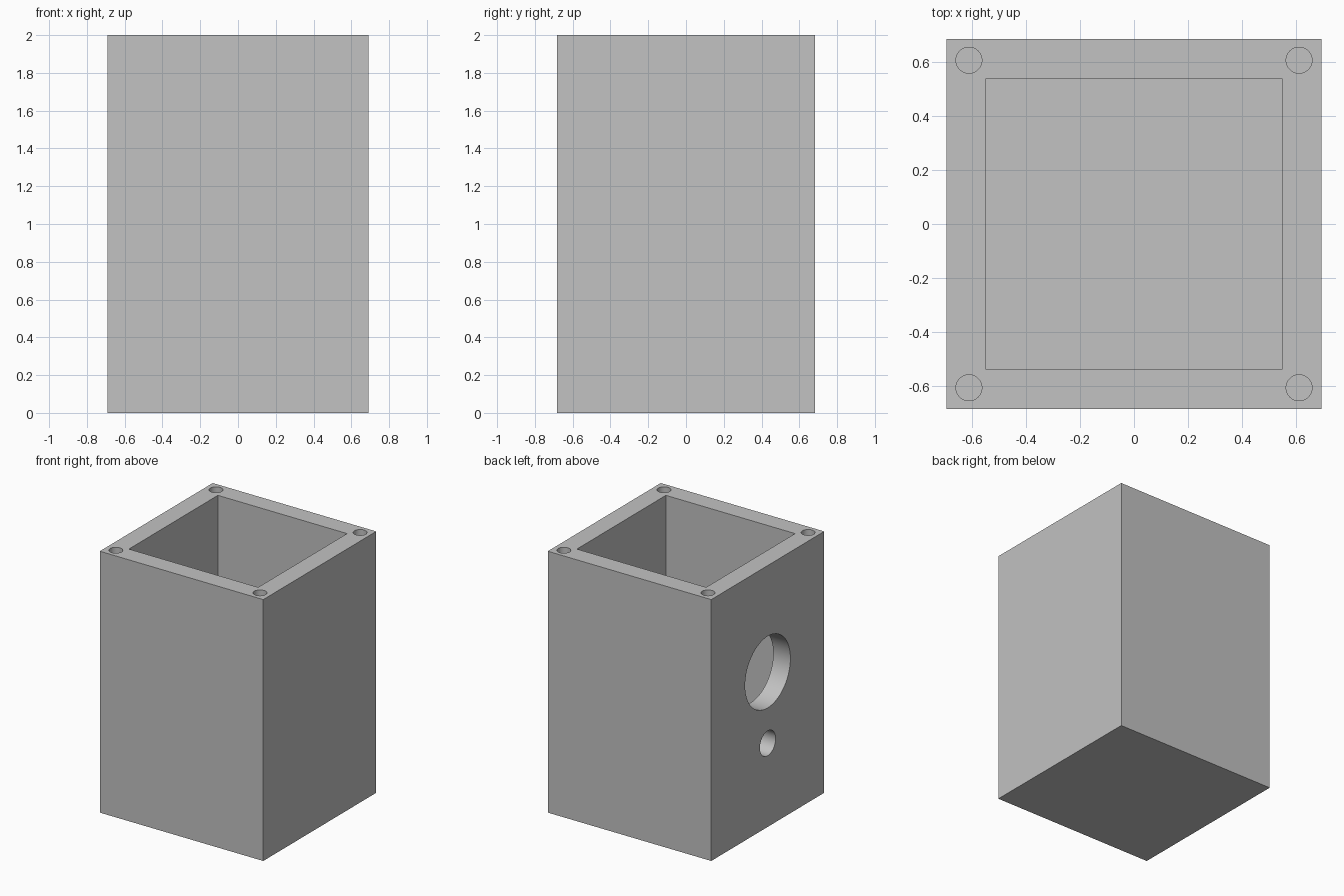
import bpy
from math import pi

default = bpy.data.objects.get("Cube")
if default:
    bpy.data.objects.remove(default, do_unlink=True)

WIDTH, DEPTH, HEIGHT = 1.384, 1.366, 2.0
WALL = 0.145
SCREW_DEPTH = 0.3
OVERLAP = 0.05

grey = bpy.data.materials.new("light_grey")
grey.use_nodes = True
color = (0.54, 0.54, 0.54, 1)
grey.diffuse_color = color
grey.node_tree.nodes["Principled BSDF"].inputs["Base Color"].default_value = color


def box(name, size, bottom):
    bpy.ops.mesh.primitive_cube_add(size=1, location=(0, 0, bottom + size[2] / 2))
    ob = bpy.context.object
    ob.name = name
    ob.scale = size
    bpy.ops.object.transform_apply(location=True, rotation=True, scale=True)
    ob.data.materials.append(grey)
    return ob


def rod(name, radius, length, center, rotation=(0, 0, 0)):
    bpy.ops.mesh.primitive_cylinder_add(vertices=64, radius=radius, depth=length,
                                        location=center, rotation=rotation)
    ob = bpy.context.object
    ob.name = name
    bpy.ops.object.transform_apply(location=True, rotation=True, scale=True)
    ob.data.materials.append(grey)
    return ob


def cut(target, cutter):
    cutter.hide_render = True
    mod = target.modifiers.new(cutter.name, 'BOOLEAN')
    mod.operation = 'DIFFERENCE'
    mod.solver = 'EXACT'
    mod.object = cutter
    bpy.ops.object.select_all(action='DESELECT')
    bpy.context.view_layer.objects.active = target
    target.select_set(True)
    bpy.ops.object.modifier_apply(modifier=mod.name)
    bpy.data.objects.remove(cutter, do_unlink=True)


# Solid block
housing = box("housing", (WIDTH, DEPTH, HEIGHT), 0)

# Open cavity with a closed floor
cut(housing, box("cavity_cutter",
                 (WIDTH - 2 * WALL, DEPTH - 2 * WALL, HEIGHT - WALL + OVERLAP), WALL))

# Blind screw holes in the rim corners
for sx in (-1, 1):
    for sy in (-1, 1):
        cut(housing, rod("screw_hole_cutter", 0.048, SCREW_DEPTH + OVERLAP,
                         (sx * 0.61, sy * 0.605, HEIGHT + (OVERLAP - SCREW_DEPTH) / 2)))

# Large and small round openings through the right wall
for name, radius, z in (("large_port", 0.274, 1.185), ("small_port", 0.095, 0.64)):
    cut(housing, rod(name, radius, WALL + 2 * OVERLAP,
                     ((WALL - WIDTH) / 2, 0, z), (0, pi / 2, 0)))

# Smooth round holes, crisp edges
bpy.context.view_layer.objects.active = housing
housing.select_set(True)
bpy.ops.object.shade_smooth_by_angle(angle=pi / 6)
